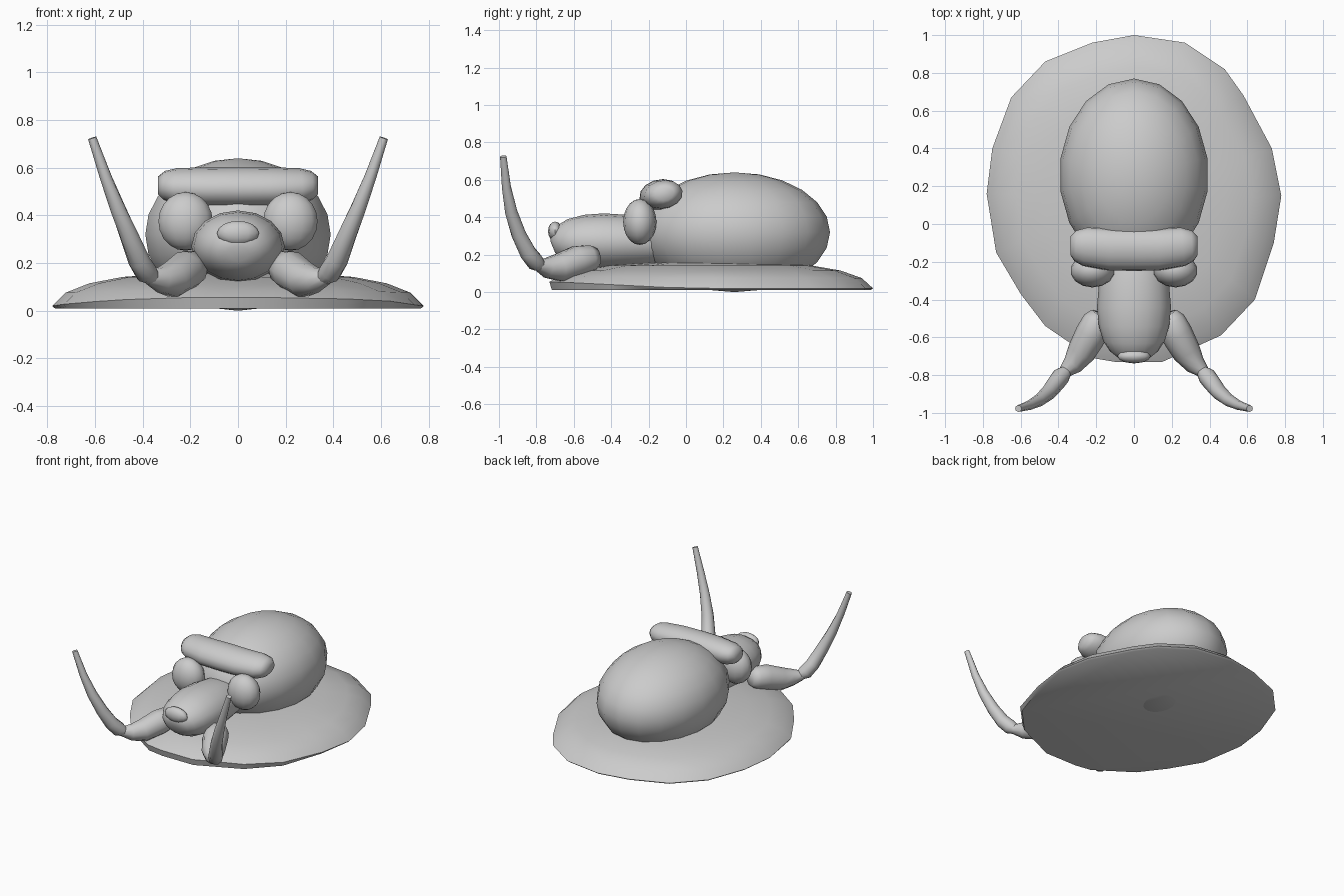
import bpy, bmesh, math
from mathutils import Vector

if "Cube" in bpy.data.objects:
    bpy.data.objects.remove(bpy.data.objects["Cube"])

GREY = (0.6, 0.6, 0.6, 1)
mat = bpy.data.materials.new("plain grey")
mat.use_nodes = True
mat.diffuse_color = GREY
mat.node_tree.nodes["Principled BSDF"].inputs["Base Color"].default_value = GREY


def finish(name, bm, sharp=60):
    bmesh.ops.recalc_face_normals(bm, faces=bm.faces)
    mesh = bpy.data.meshes.new(name)
    bm.to_mesh(mesh)
    bm.free()
    mesh.materials.append(mat)
    ob = bpy.data.objects.new(name, mesh)
    bpy.context.collection.objects.link(ob)
    bpy.ops.object.select_all(action="DESELECT")
    ob.select_set(True)
    bpy.context.view_layer.objects.active = ob
    bpy.ops.object.shade_smooth_by_angle(angle=math.radians(sharp))
    return ob


def loft(bm, rings):
    """Join equal rings of points with quads and cap both ends."""
    loops = [[bm.verts.new(p) for p in ring] for ring in rings]
    n = len(loops[0])
    for a, b in zip(loops, loops[1:]):
        for i in range(n):
            bm.faces.new((a[i], a[(i + 1) % n], b[(i + 1) % n], b[i]))
    bm.faces.new(loops[0])
    bm.faces.new(loops[-1])


def tube(name, path, wide=1.0, tall=1.0, sides=14, sharp=60):
    """Sweep an oval along (x, y, z, radius) points."""
    pts = [Vector(p[:3]) for p in path]
    rings = []
    for i, p in enumerate(pts):
        t = (pts[min(i + 1, len(pts) - 1)] - pts[max(i - 1, 0)]).normalized()
        u = t.cross(Vector((0, 0, 1))).normalized()
        v = u.cross(t)
        r = path[i][3]
        ring = []
        for k in range(sides):
            a = math.tau * k / sides
            ring.append(p + u * (r * wide * math.cos(a)) + v * (r * tall * math.sin(a)))
        rings.append(ring)
    bm = bmesh.new()
    loft(bm, rings)
    return finish(name, bm, sharp)


def ball(name, loc, size, seg=16, rows=10):
    bm = bmesh.new()
    bmesh.ops.create_uvsphere(bm, u_segments=seg, v_segments=rows, radius=1)
    for v in bm.verts:
        v.co = Vector([c * s + o for c, s, o in zip(v.co, size, loc)])
    return finish(name, bm)


# Low irregular dome under the creature
outline = [(0, 1), (.27, .96), (.48, .82), (.58, .68), (.73, .4), (.78, .15),
           (.74, -.1), (.64, -.4), (.46, -.59), (.15, -.73), (-.1, -.73),
           (-.22, -.71), (-.47, -.54), (-.6, -.37), (-.73, -.15), (-.78, .16),
           (-.75, .4), (-.65, .67), (-.47, .86), (-.22, .96)]
mid = .135
rings = []
for scale, z, front_lift in [(.985, .01, 0), (1, .02, .035), (.93, .075, .01),
                             (.8, .115, 0), (.62, .142, 0), (.35, .157, 0), (.1, .16, 0)]:
    rings.append([(x * scale, mid + (y - mid) * scale,
                   z + front_lift * max(0, min(1, -y / .7))) for x, y in outline])
bm = bmesh.new()
loft(bm, rings)
finish("ground_mound", bm, 50)

# Rounded body, nose and eyes
ball("body", (0, .26, .32), (.395, .51, .32), 18, 12)
ball("nose", (0, -.7, .325), (.088, .038, .052), 12, 8)
for side, s in (("left", 1), ("right", -1)):
    ball(side + "_eye", (s * .22, -.247, .375), (.117, .089, .123), 14, 10)

# Head, running forward from the body
tube("head", [(0, -.1, .26, .13), (0, -.2, .265, .168), (0, -.32, .27, .186),
              (0, -.44, .27, .196), (0, -.54, .27, .186), (0, -.62, .265, .163),
              (0, -.67, .255, .13), (0, -.7, .245, .09), (0, -.712, .24, .045)],
     tall=.77, sides=16)

# Heavy brow ridge across the top of the head
brow = tube("brow", [(-.335, .02, .003, .45), (-.31, .02, .003, .72), (-.26, .015, 0, .9),
                     (-.13, 0, 0, .98), (0, 0, 0, 1), (.13, 0, 0, .98),
                     (.26, .015, 0, .9), (.31, .02, .003, .72), (.335, .02, .003, .45)],
            wide=.115, tall=.083, sides=14)
brow.location = (0, -.135, .52)
brow.rotation_euler.x = math.radians(10)

# Short arms ending in long curved tusks
arm = [(.18, -.475, .185, .05), (.195, -.51, .18, .075), (.225, -.58, .165, .085),
       (.28, -.68, .13, .076), (.325, -.745, .13, .055), (.375, -.79, .14, .03)]
tusk = [(.355, -.775, .135, .03), (.385, -.805, .16, .048), (.415, -.845, .21, .046),
        (.455, -.895, .31, .04), (.505, -.935, .43, .033), (.555, -.96, .56, .025),
        (.612, -.977, .725, .018)]
for side, s in (("left", 1), ("right", -1)):
    for part, path in (("arm", arm), ("tusk", tusk)):
        tube(side + "_" + part, [(s * x, y, z, r) for x, y, z, r in path], sides=10)
